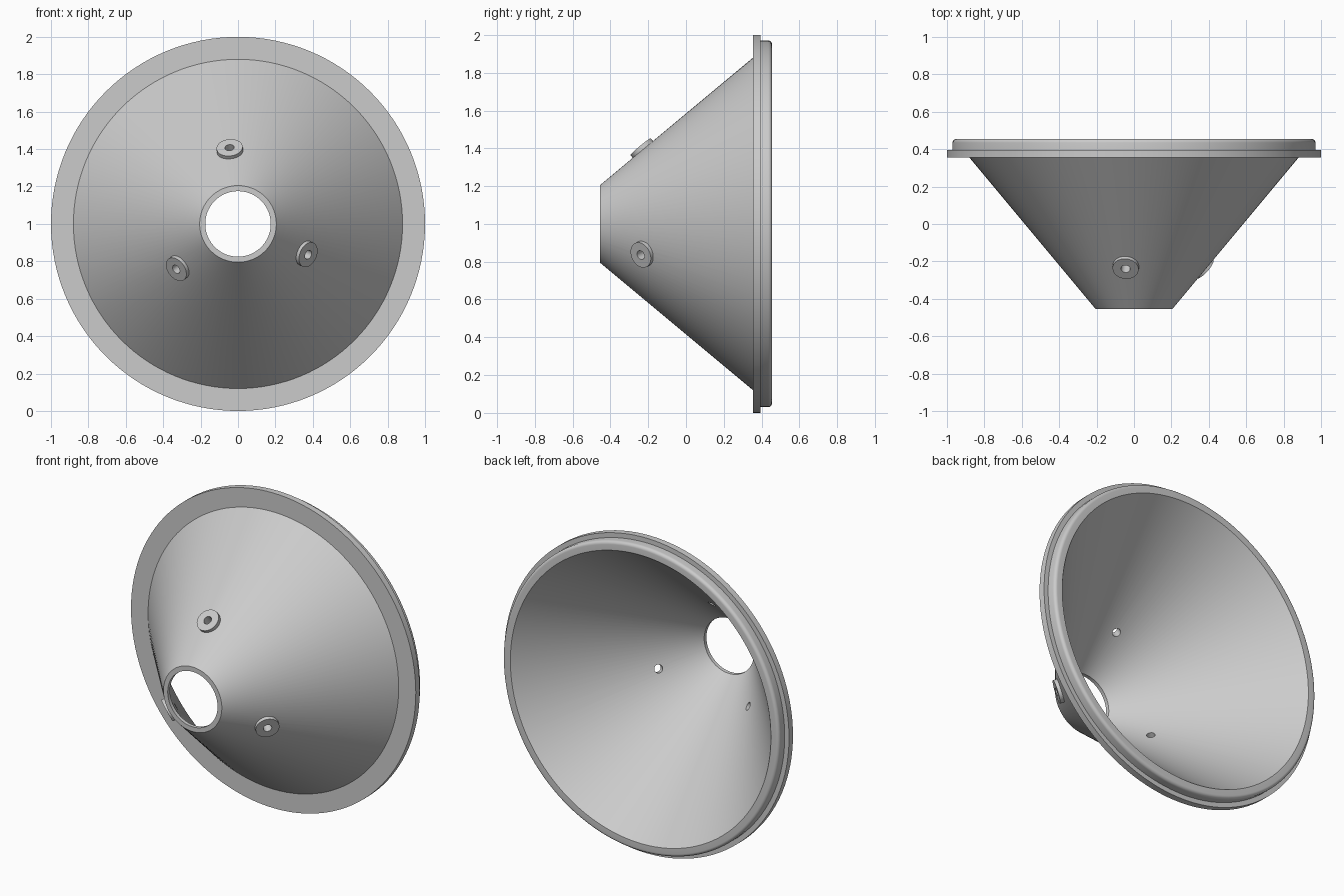
import bpy, bmesh, math
from mathutils import Vector, Matrix

if "Cube" in bpy.data.objects:
    bpy.data.objects.remove(bpy.data.objects["Cube"], do_unlink=True)

SEGMENTS = 128
AXIS_Z = 1.0

grey = bpy.data.materials.new("neutral_grey")
grey.use_nodes = True
grey.diffuse_color = (0.6, 0.6, 0.6, 1)
grey.node_tree.nodes["Principled BSDF"].inputs["Base Color"].default_value = grey.diffuse_color


def revolve(name, profile, matrix, segments):
    """Spin a closed (radius, height) profile about local z; touching-axis points merge."""
    bm = bmesh.new()
    verts = [bm.verts.new((r, 0, h)) for r, h in profile]
    edges = [bm.edges.new((v, verts[(i + 1) % len(verts)])) for i, v in enumerate(verts)]
    bmesh.ops.spin(bm, geom=verts + edges, cent=(0, 0, 0), axis=(0, 0, 1),
                   angle=math.tau, steps=segments, use_merge=True)
    bmesh.ops.remove_doubles(bm, verts=bm.verts, dist=1e-5)
    bmesh.ops.recalc_face_normals(bm, faces=bm.faces)
    bm.transform(matrix)
    mesh = bpy.data.meshes.new(name)
    bm.to_mesh(mesh)
    bm.free()
    mesh.materials.append(grey)
    obj = bpy.data.objects.new(name, mesh)
    bpy.context.collection.objects.link(obj)
    return obj


# Hollow cone with flat flange and rounded back lip
fillet = [(0.95 + 0.02 * math.cos(a), 0.435 + 0.02 * math.sin(a))
          for a in (math.radians(15 * i) for i in range(7))]
shell_profile = [(0.175, -0.455), (0.205, -0.455), (0.88, 0.355), (1.0, 0.355),
                 (1.0, 0.395), (0.97, 0.395)] + fillet + [(0.915, 0.455), (0.175, -0.432)]
lay_back = Matrix.Translation((0, 0, AXIS_Z)) @ Matrix.Rotation(-math.pi / 2, 4, 'X')
shell = revolve("cone_shell", shell_profile, lay_back, SEGMENTS)

# Three round bosses standing square to the cone wall, each with a drilled hole
parts = [shell]
for i in range(3):
    angle = math.radians(96.3 + 120 * i)
    radial = Vector((math.cos(angle), 0, math.sin(angle)))
    normal = (radial * 0.768 + Vector((0, -0.64, 0))).normalized()
    seat = radial * 0.395 + Vector((0, -0.227, AXIS_Z))
    place = Matrix.Translation(seat) @ normal.to_track_quat('Z', 'Y').to_matrix().to_4x4()
    boss = revolve(f"boss_{i + 1}", [(0.025, -0.012), (0.07, -0.012), (0.07, 0.02), (0.025, 0.02)],
                   place, 32)
    parts.append(boss)
    drill = revolve(f"drill_{i + 1}", [(0, -0.1), (0.025, -0.1), (0.025, 0.1), (0, 0.1)], place, 32)
    drill.hide_render = True
    drill.hide_set(True)
    cut = shell.modifiers.new("hole", 'BOOLEAN')
    cut.operation = 'DIFFERENCE'
    cut.solver = 'EXACT'
    cut.object = drill

# Bake the holes, then shade smooth with sharp edges kept
bpy.ops.object.select_all(action='DESELECT')
for part in parts:
    part.select_set(True)
bpy.context.view_layer.objects.active = shell
for mod in list(shell.modifiers):
    bpy.ops.object.modifier_apply(modifier=mod.name)
for obj in [o for o in bpy.data.objects if o.name.startswith("drill_")]:
    bpy.data.objects.remove(obj, do_unlink=True)
bpy.ops.object.shade_smooth_by_angle(angle=math.radians(25))
